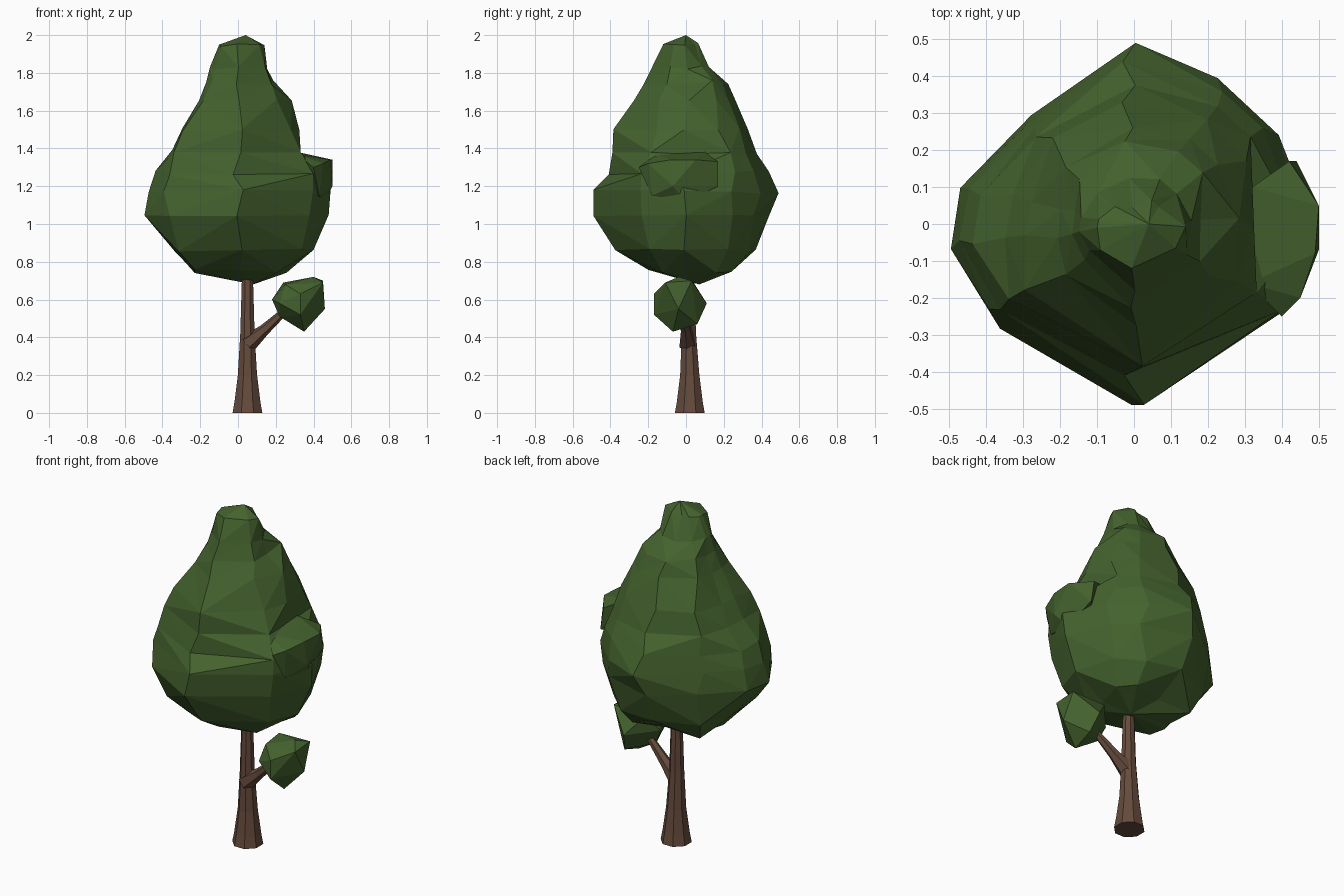
import bpy, bmesh, math, random
from mathutils import Vector

if "Cube" in bpy.data.objects:
    bpy.data.objects.remove(bpy.data.objects["Cube"])

random.seed(4)


def material(name, rgb):
    m = bpy.data.materials.new(name)
    m.diffuse_color = (*rgb, 1)
    m.use_nodes = True
    m.node_tree.nodes["Principled BSDF"].inputs["Base Color"].default_value = m.diffuse_color
    return m


LEAF = material("leaf green", (0.058, 0.122, 0.027))
BARK = material("bark brown", (0.13, 0.07, 0.045))


def finish(bm, name, mat):
    bmesh.ops.recalc_face_normals(bm, faces=bm.faces)
    me = bpy.data.meshes.new(name)
    bm.to_mesh(me)
    bm.free()
    me.materials.append(mat)
    ob = bpy.data.objects.new(name, me)
    bpy.context.collection.objects.link(ob)
    return ob


def tube(name, path, radii, sides, mat):
    """Tapered tube with closed ends along a path."""
    bm = bmesh.new()
    pts = [Vector(p) for p in path]
    rot = (pts[-1] - pts[0]).to_track_quat('Z', 'Y')
    rings = []
    for p, r in zip(pts, radii):
        rings.append([bm.verts.new(p + rot @ Vector((
            r * math.cos(math.tau * (k + 0.5) / sides),
            r * math.sin(math.tau * (k + 0.5) / sides), 0))) for k in range(sides)])
    for a, b in zip(rings, rings[1:]):
        for k in range(sides):
            n = (k + 1) % sides
            bm.faces.new((a[k], a[n], b[n], b[k]))
    bm.faces.new(rings[0][::-1])
    bm.faces.new(rings[-1])
    return finish(bm, name, mat)


def hull(name, points, mat):
    """Faceted lump: convex hull of a few points."""
    bm = bmesh.new()
    for p in points:
        bm.verts.new(p)
    bmesh.ops.convex_hull(bm, input=bm.verts)
    loose = [v for v in bm.verts if not v.link_faces]
    bmesh.ops.delete(bm, geom=loose, context='VERTS')
    return finish(bm, name, mat)


# Crown columns: angle in degrees, which reach to use, scale of that reach
COLUMNS = [(0, 0, 1), (33, 1, 1.01), (57, 1, 1), (93, 2, 1), (137, 3, 1),
           (170, 4, 0.96), (188, 4, 1), (214, 5, 1), (270, 6, 1), (327, 7, 1)]


def crown(name, rows, bottom, top, mat):
    """Irregular faceted crown; each row is z and its reach in eight directions from +x."""
    bm = bmesh.new()
    n = len(COLUMNS)
    rings = []
    for i, (z, *reach) in enumerate(rows):
        ring = []
        for deg, j, f in COLUMNS:
            a = math.radians(deg + random.uniform(-4, 4))
            r = reach[j] * f
            ring.append(bm.verts.new((r * math.cos(a), r * math.sin(a),
                                      z + random.uniform(-0.012, 0.012))))
        rings.append(ring)
    for lo, up in zip(rings, rings[1:]):
        for k in range(n):
            m = (k + 1) % n
            # split each panel along the diagonal that bulges outwards
            mid_a = (lo[k].co + up[m].co).xy.length
            mid_b = (lo[m].co + up[k].co).xy.length
            if mid_a > mid_b:
                tris = ((lo[k], up[m], up[k]), (lo[k], lo[m], up[m]))
            else:
                tris = ((lo[k], lo[m], up[k]), (up[k], lo[m], up[m]))
            for t in tris:
                bm.faces.new(t)
    b, t = bm.verts.new(bottom), bm.verts.new(top)
    for k in range(n):
        m = (k + 1) % n
        bm.faces.new((b, rings[0][m], rings[0][k]))
        bm.faces.new((t, rings[-1][k], rings[-1][m]))
    return finish(bm, name, mat)


# Trunk with flared foot, and side branch
tube("trunk", [(0.05, 0.02, 0), (0.05, 0.02, 0.06), (0.05, 0.02, 0.2), (0.05, 0.015, 0.42), (0.05, 0.015, 0.74)],
     [0.085, 0.074, 0.055, 0.041, 0.031], 8, BARK)
tube("branch", [(0.05, 0.01, 0.365), (0.14, 0, 0.44), (0.26, -0.02, 0.55)],
     [0.05, 0.03, 0.018], 6, BARK)

# Main crown: z, then reach E, NE, N, NW, W, SW, S, SE
crown("crown", [
    (0.75, 0.21, 0.30, 0.18, 0.30, 0.23, 0.27, 0.20, 0.24),
    (0.86, 0.40, 0.385, 0.37, 0.37, 0.35, 0.38, 0.375, 0.39),
    (1.05, 0.48, 0.44, 0.44, 0.405, 0.50, 0.46, 0.49, 0.445),
    (1.17, 0.49, 0.455, 0.49, 0.395, 0.475, 0.455, 0.49, 0.465),
    (1.27, 0.46, 0.43, 0.44, 0.375, 0.44, 0.43, 0.41, 0.46),
    (1.38, 0.32, 0.39, 0.375, 0.355, 0.35, 0.395, 0.39, 0.38),
    (1.50, 0.325, 0.345, 0.33, 0.32, 0.295, 0.345, 0.385, 0.32),
    (1.65, 0.285, 0.275, 0.26, 0.24, 0.21, 0.23, 0.275, 0.25),
    (1.75, 0.18, 0.23, 0.225, 0.19, 0.17, 0.165, 0.225, 0.205),
    (1.83, 0.155, 0.14, 0.125, 0.13, 0.15, 0.14, 0.18, 0.165),
    (1.95, 0.14, 0.08, 0.045, 0.07, 0.10, 0.115, 0.12, 0.13)],
    (0.08, 0.07, 0.68), (0.04, 0, 2.0), LEAF)

# Shelf-like lump on the right side
hull("right_shelf_leaves", [
    (0.50, 0.05, 1.34), (0.50, -0.07, 1.20), (0.49, -0.08, 1.34), (0.42, 0.17, 1.33),
    (0.44, 0.17, 1.20), (0.45, -0.20, 1.32), (0.40, -0.25, 1.30), (0.31, -0.16, 1.37),
    (0.32, 0.10, 1.38), (0.43, -0.18, 1.15), (0.46, 0.0, 1.12), (0.30, 0, 1.15)], LEAF)

# Small leaf clump at the end of the branch
hull("branch_leaves", [
    (0.18, -0.02, 0.60), (0.24, 0.04, 0.69), (0.25, -0.10, 0.68), (0.40, -0.04, 0.72),
    (0.45, 0.03, 0.70), (0.45, -0.11, 0.69), (0.46, -0.04, 0.55), (0.35, -0.07, 0.43),
    (0.36, 0.06, 0.47), (0.22, -0.04, 0.51), (0.33, -0.17, 0.63), (0.33, -0.17, 0.52),
    (0.33, 0.11, 0.58), (0.22, -0.12, 0.58)], LEAF)
